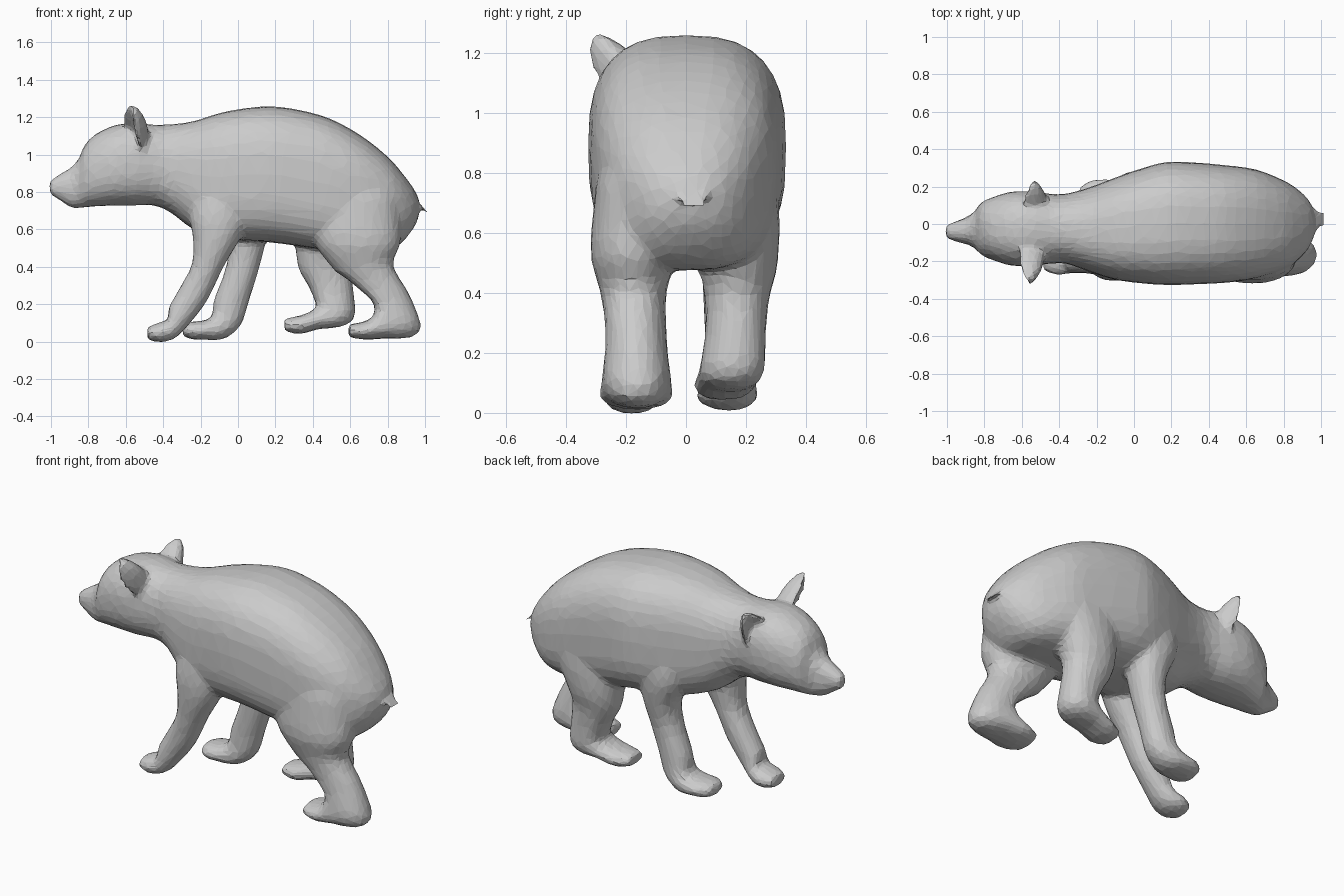
import bpy, bmesh
from math import sin, cos, tau, radians, copysign
from mathutils import Matrix, Vector


def spread(stations, steps=3):
    """Smoothly interpolate a short list of stations (Catmull-Rom)."""
    s = [stations[0]] + list(stations) + [stations[-1]]
    out = []
    for a, b, c, d in zip(s, s[1:], s[2:], s[3:]):
        for k in range(steps):
            t = k / steps
            out.append([0.5 * (2 * q + (r - p) * t + (2 * p - 5 * q + 4 * r - w) * t * t
                               + (3 * q - p - 3 * r + w) * t ** 3)
                        for p, q, r, w in zip(a, b, c, d)])
    return out + [list(stations[-1])]


def loft(bm, stations, seg=32):
    """Skin rings (x, y, z, half depth, half width, tilt, squareness).
    Tilt 0 is level, 90 upright; squareness 1 is an ellipse, less is boxier,
    and the underside is boxier than the top."""
    rings = []
    for x, y, z, ru, ry, tilt, *p in spread(stations):
        top, t, ring = (p[0] if p else .9), radians(tilt), []
        for i in range(seg):
            a = tau * i / seg
            power = top if cos(a) < 0 else 1.8 * top - .7
            c = copysign(abs(cos(a)) ** power, cos(a)) * ru
            s = copysign(abs(sin(a)) ** power, sin(a)) * ry
            ring.append(bm.verts.new((x + c * cos(t), y + s, z - c * sin(t))))
        rings.append(ring)
    for r0, r1 in zip(rings, rings[1:]):
        for i in range(seg):
            j = (i + 1) % seg
            bm.faces.new((r0[i], r0[j], r1[j], r1[i]))
    bm.faces.new(rings[0])
    bm.faces.new(rings[-1])


def ear(bm, centre, lean, turn):
    """Cupped leaf shape, hollow towards the face, leaning outwards."""
    verts = bmesh.ops.create_uvsphere(bm, u_segments=20, v_segments=14, radius=1)['verts']
    place = (Matrix.Translation(Vector(centre)) @ Matrix.Rotation(radians(lean), 4, 'X')
             @ Matrix.Rotation(radians(turn), 4, 'Z'))
    for v in verts:
        x, y, z = v.co
        x *= .06 if x > 0 else .014
        v.co = place @ Vector((x - .05 * y * y - .03 * z, y * .085 * (1 - .3 * z), z * .155))


bm = bmesh.new()

# head, neck and trunk: x, centre y, top z, bottom z, half width, squareness
trunk = [
    (-1.008, -.04, .86, .79, .035, .87), (-.95, -.04, .897, .753, .055, .87),
    (-.89, -.035, .935, .715, .075, .87), (-.85, -.03, .98, .715, .10, .87),
    (-.82, -.025, 1.05, .718, .138, .87), (-.765, -.025, 1.107, .723, .165, .87),
    (-.66, -.025, 1.157, .728, .197, .85), (-.55, -.025, 1.17, .728, .20, .85),
    (-.45, -.025, 1.16, .728, .187, .87), (-.36, -.025, 1.162, .69, .187, .87),
    (-.24, -.03, 1.178, .60, .225, .80), (-.10, -.025, 1.222, .55, .273, .76),
    (.04, -.01, 1.248, .54, .307, .75), (.18, .003, 1.258, .53, .329, .75),
    (.33, .003, 1.238, .51, .325, .74), (.49, 0, 1.193, .485, .314, .74),
    (.65, 0, 1.107, .475, .292, .75), (.785, -.005, 1.003, .48, .245, .76),
    (.866, -.005, .917, .52, .198, .80), (.935, 0, .825, .60, .128, .85),
    (.965, 0, .77, .66, .06, .9)]
loft(bm, [(x, y, (a + b) / 2, (a - b) / 2, w, 90, p) for x, y, a, b, w, p in trunk])

# stub tail
loft(bm, [(.89, .02, .77, .07, .07, 40), (.965, .025, .735, .05, .06, 45),
          (1.015, .03, .69, .034, .045, 50)])

# near front leg and paw
loft(bm, [(-.07, -.10, .95, .10, .09, 0), (-.08, -.145, .82, .15, .13, 0),
          (-.10, -.172, .68, .16, .13, 0),
          (-.115, -.19, .55, .125, .11, 0), (-.165, -.19, .40, .084, .09, 5),
          (-.24, -.185, .25, .081, .08, 25), (-.315, -.185, .14, .072, .077, 40),
          (-.36, -.182, .067, .056, .087, 75), (-.42, -.18, .05, .053, .093, 90),
          (-.485, -.18, .045, .034, .068, 90)])

# far front leg and paw
loft(bm, [(.02, .10, .95, .10, .09, 0), (.02, .135, .82, .14, .13, 0),
          (.03, .155, .67, .15, .13, 0),
          (.045, .155, .52, .10, .108, 0), (.02, .145, .38, .087, .088, 8),
          (-.035, .145, .22, .091, .082, 10), (-.06, .145, .13, .086, .084, 30),
          (-.11, .142, .075, .069, .095, 65), (-.18, .138, .062, .051, .102, 90),
          (-.25, .132, .06, .047, .095, 90), (-.298, .13, .06, .03, .06, 90)])

# near hind leg and paw
loft(bm, [(.60, -.10, .95, .18, .12, 0), (.62, -.13, .80, .24, .16, 0),
          (.62, -.155, .66, .25, .155, 0),
          (.64, -.175, .52, .228, .142, 0), (.665, -.175, .40, .166, .11, 0),
          (.75, -.167, .28, .197, .102, 20), (.832, -.165, .145, .170, .11, 35),
          (.76, -.165, .085, .075, .12, 65), (.68, -.165, .06, .049, .122, 90),
          (.59, -.165, .058, .035, .085, 90)])

# far hind leg and paw
loft(bm, [(.52, .10, .95, .16, .12, 0), (.52, .135, .80, .22, .155, 0),
          (.50, .157, .64, .21, .155, 0),
          (.47, .173, .48, .16, .13, 0), (.465, .17, .385, .14, .108, 0),
          (.50, .165, .27, .122, .101, 10), (.515, .155, .155, .108, .108, 25),
          (.42, .14, .118, .054, .104, 65), (.33, .125, .09, .049, .10, 90),
          (.247, .115, .09, .034, .07, 90)])

# ears, the near one carried a little higher
ear(bm, (-.54, -.21, 1.145), 37, 25)
ear(bm, (-.52, .125, 1.085), -37, -25)

# one skin: fuse the parts, relax the joints, then facet the surface
bmesh.ops.recalc_face_normals(bm, faces=bm.faces[:])
mesh = bpy.data.meshes.new("bear_body")
bm.to_mesh(mesh)
bm.free()
body = bpy.data.objects.new("bear_body", mesh)
bpy.context.collection.objects.link(body)
fuse = body.modifiers.new("fuse", 'REMESH')
fuse.mode = 'VOXEL'
fuse.voxel_size = .013
relax = body.modifiers.new("relax", 'SMOOTH')
relax.factor, relax.iterations = .5, 14
facet = body.modifiers.new("facet", 'DECIMATE')
facet.ratio = .06
